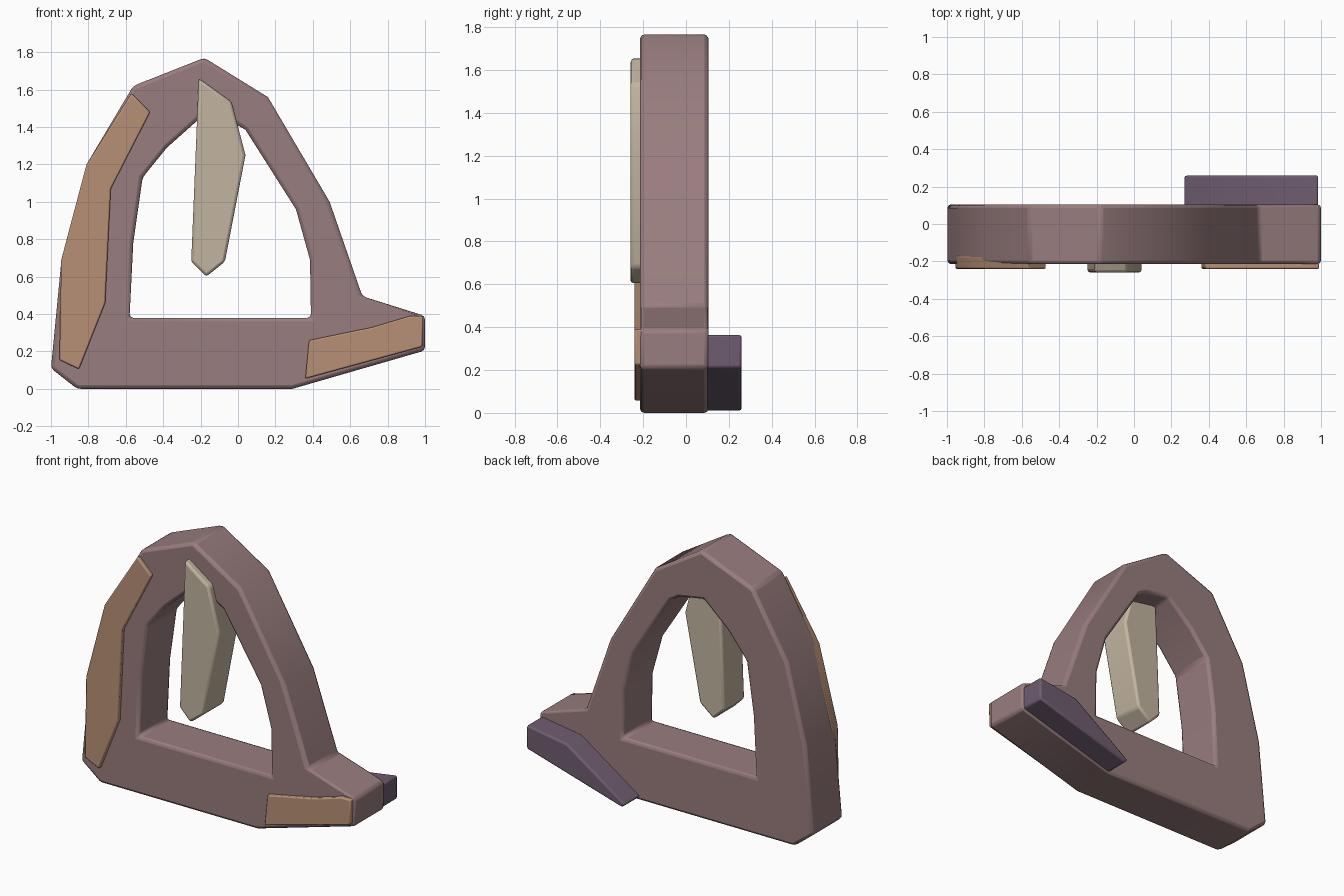
import bpy, bmesh, math

if "Cube" in bpy.data.objects:
    bpy.data.objects.remove(bpy.data.objects["Cube"])


def material(name, rgb):
    m = bpy.data.materials.new(name)
    m.diffuse_color = (*rgb, 1)
    m.use_nodes = True
    m.node_tree.nodes["Principled BSDF"].inputs["Base Color"].default_value = m.diffuse_color
    return m


def prism(name, pts, y0, y1, mat=None):
    """Extrude an (x, z) profile from y0 to y1."""
    bm = bmesh.new()
    face = bm.faces.new([bm.verts.new((x, y0, z)) for x, z in pts])
    ext = bmesh.ops.extrude_face_region(bm, geom=[face])
    verts = [v for v in ext["geom"] if isinstance(v, bmesh.types.BMVert)]
    bmesh.ops.translate(bm, vec=(0, y1 - y0, 0), verts=verts)
    bmesh.ops.recalc_face_normals(bm, faces=bm.faces)
    me = bpy.data.meshes.new(name)
    bm.to_mesh(me)
    bm.free()
    ob = bpy.data.objects.new(name, me)
    bpy.context.collection.objects.link(ob)
    if mat:
        me.materials.append(mat)
    return ob


def soften(ob, width):
    """Rounded edges and smooth shading."""
    b = ob.modifiers.new("bevel", 'BEVEL')
    b.width = width
    b.segments = 2
    b.limit_method = 'ANGLE'
    b.angle_limit = math.radians(30)
    bpy.ops.object.select_all(action='DESELECT')
    ob.select_set(True)
    bpy.context.view_layer.objects.active = ob
    bpy.ops.object.shade_smooth_by_angle(angle=math.radians(30))


mauve = material("mauve", (0.32, 0.205, 0.21))
tan = material("tan", (0.48, 0.28, 0.18))
cream = material("cream", (0.54, 0.46, 0.35))
purple = material("purple", (0.155, 0.107, 0.16))

# Arched frame with its opening
frame = prism("arched_frame", [
    (-0.86, 0), (0.29, 0), (1.0, 0.205), (1.0, 0.39), (0.665, 0.495),
    (0.49, 1.0), (0.16, 1.56), (-0.18, 1.77), (-0.56, 1.62),
    (-0.81, 1.20), (-0.945, 0.68), (-1.0, 0.11)], -0.215, 0.105, mauve)
hole = prism("opening_cutter", [
    (-0.58, 0.38), (0.39, 0.38), (0.385, 0.69), (0.31, 0.96), (0.04, 1.385),
    (-0.02, 1.42), (-0.20, 1.45), (-0.38, 1.29), (-0.51, 1.13),
    (-0.56, 0.78)], -0.5, 0.5)
cut = frame.modifiers.new("opening", 'BOOLEAN')
cut.object = hole
cut.operation = 'DIFFERENCE'
cut.solver = 'EXACT'
bpy.context.view_layer.objects.active = frame
bpy.ops.object.modifier_apply(modifier=cut.name)
bpy.data.objects.remove(hole)
soften(frame, 0.02)

# Hanging blade at the top of the opening
soften(prism("hanging_blade", [
    (-0.21, 1.66), (-0.035, 1.535), (0.04, 1.25), (-0.07, 0.68),
    (-0.17, 0.60), (-0.25, 0.68)], -0.26, -0.04, cream), 0.015)

# Thin plates on the front face
soften(prism("side_plate", [
    (-0.57, 1.58), (-0.47, 1.48), (-0.68, 1.07), (-0.71, 0.46),
    (-0.85, 0.105), (-0.955, 0.155), (-0.945, 0.69),
    (-0.81, 1.20)], -0.24, -0.17, tan), 0.008)
soften(prism("foot_plate", [
    (0.36, 0.055), (0.985, 0.225), (0.99, 0.39), (0.92, 0.39),
    (0.72, 0.33), (0.38, 0.26)], -0.24, -0.17, tan), 0.008)

# Block behind the foot
soften(prism("rear_foot_block", [
    (0.29, 0.008), (0.985, 0.21), (0.985, 0.365), (0.69, 0.32),
    (0.265, 0.03)], 0.04, 0.26, purple), 0.012)
